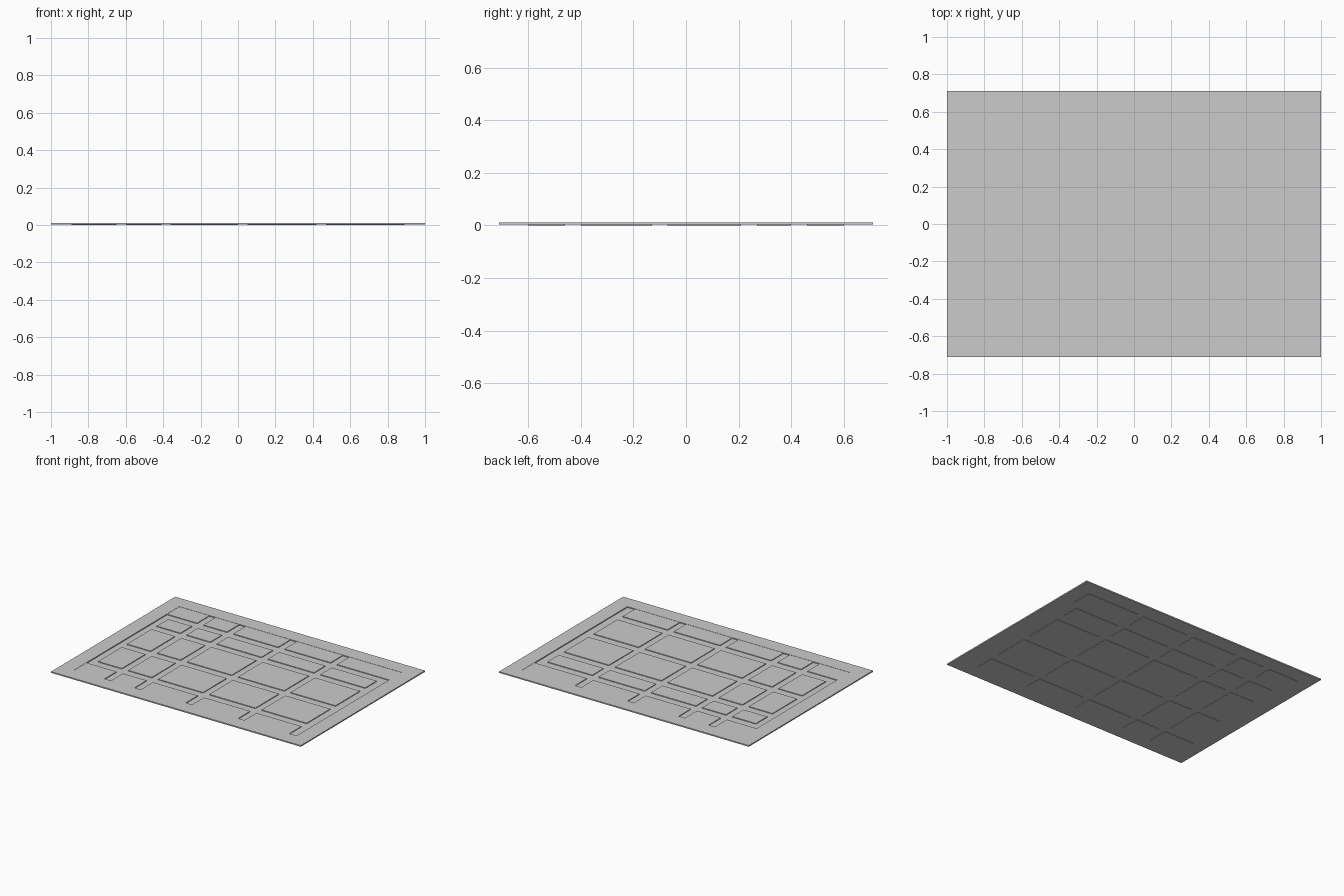
import bpy

if "Cube" in bpy.data.objects:
    bpy.data.objects.remove(bpy.data.objects["Cube"])


def box(name, x0, x1, y0, y1, z0, z1):
    v = [(x, y, z) for z in (z0, z1)
         for x, y in ((x0, y0), (x1, y0), (x1, y1), (x0, y1))]
    f = [(3, 2, 1, 0), (4, 5, 6, 7)]
    f += [(i, (i + 1) % 4, (i + 1) % 4 + 4, i + 4) for i in range(4)]
    me = bpy.data.meshes.new(name)
    me.from_pydata(v, [], f)
    ob = bpy.data.objects.new(name, me)
    bpy.context.collection.objects.link(ob)
    return ob


# Outer border: one mitred ring with rectangular section
OX, OY, IX, IY = 1.0, 0.71, 0.89, 0.60
Z0, Z1 = 0.003, 0.012
rings = [(OX, OY, Z0), (OX, OY, Z1), (IX, IY, Z1), (IX, IY, Z0)]
verts = [(sx * x, sy * y, z) for x, y, z in rings
         for sx, sy in ((-1, -1), (1, -1), (1, 1), (-1, 1))]
faces = [(r * 4 + i, r * 4 + (i + 1) % 4,
          (r + 1) % 4 * 4 + (i + 1) % 4, (r + 1) % 4 * 4 + i)
         for r in range(4) for i in range(4)]
me = bpy.data.meshes.new("border")
me.from_pydata(verts, [], faces)
bpy.context.collection.objects.link(bpy.data.objects.new("border", me))

# Sunken sheet forming the channels between the panels
box("channel_sheet", -IX, IX, -IY, IY, Z0, 0.005)

# Grid of raised panels; most edge panels run out to the border
cols = [(-0.84, -0.65), (-0.60, -0.41), (-0.36, 0.0), (0.05, 0.42), (0.47, 0.83)]
rows = [(-0.60, -0.46), (-0.40, -0.13), (-0.07, 0.21), (0.27, 0.40), (0.46, 0.60)]
for r, (y0, y1) in enumerate(rows):
    for c, (x0, x1) in enumerate(cols):
        if c == 0 and r in (0, 4):
            x0 = -IX
        if c == 4 and r == 4:
            x1 = IX
        box(f"panel_{r}_{c}", x0, x1, y0, y1, 0.0, 0.0105)
